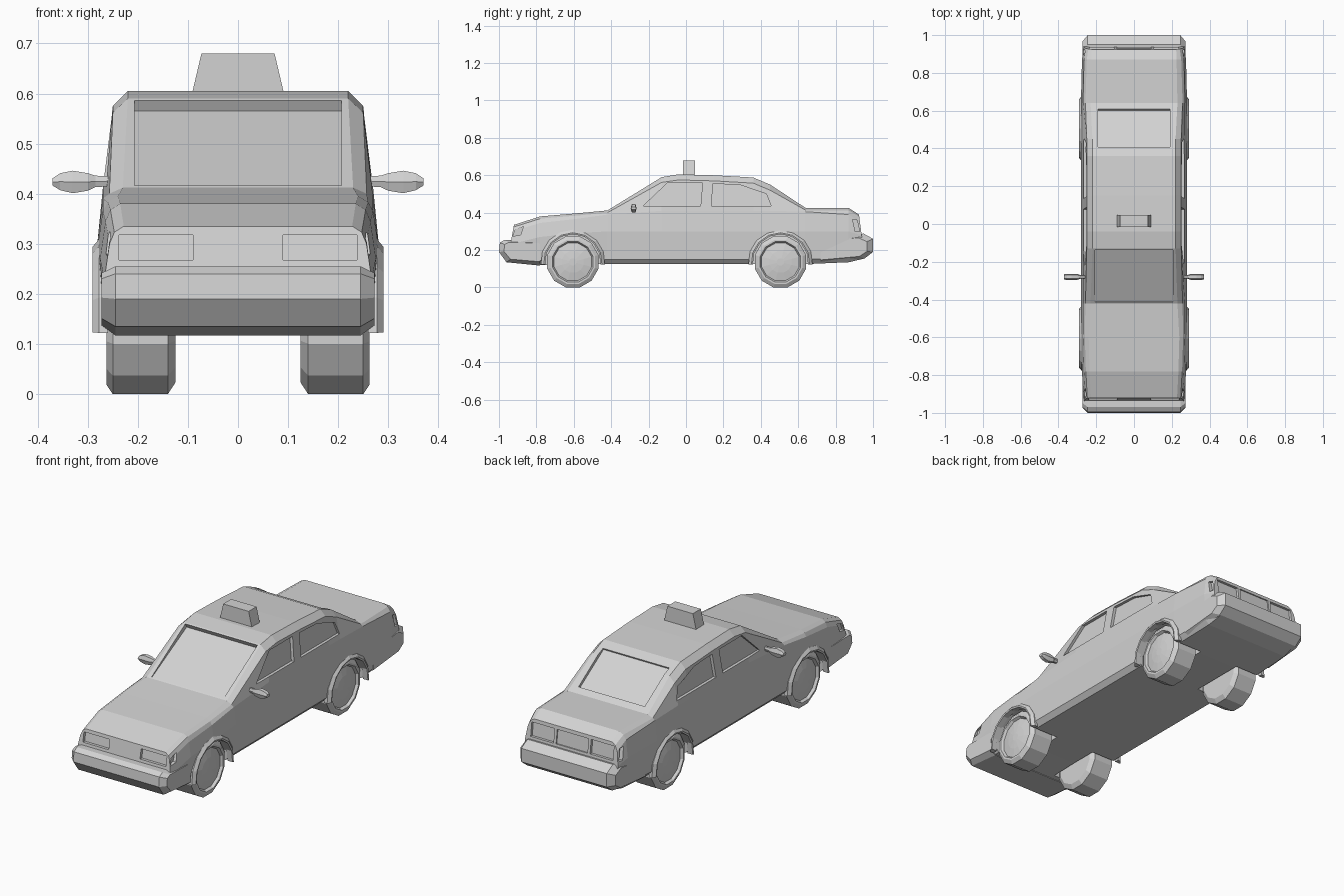
import bpy, bmesh, math

cube = bpy.data.objects.get("Cube")
if cube:
    bpy.data.objects.remove(cube)

paint = bpy.data.materials.new("light_grey")
paint.use_nodes = True
GREY = (0.65, 0.65, 0.65, 1)
paint.diffuse_color = GREY
paint.node_tree.nodes["Principled BSDF"].inputs["Base Color"].default_value = GREY


def loft(name, rings):
    """Closed skin over a list of equal-length rings, capped at both ends."""
    bm = bmesh.new()
    rows = [[bm.verts.new(p) for p in ring] for ring in rings]
    n = len(rows[0])
    for a, b in zip(rows, rows[1:]):
        for i in range(n):
            j = (i + 1) % n
            bm.faces.new((a[i], a[j], b[j], b[i]))
    bm.faces.new(rows[0])
    bm.faces.new(rows[-1])
    bmesh.ops.recalc_face_normals(bm, faces=bm.faces)
    mesh = bpy.data.meshes.new(name)
    bm.to_mesh(mesh)
    bm.free()
    mesh.materials.append(paint)
    obj = bpy.data.objects.new(name, mesh)
    bpy.context.scene.collection.objects.link(obj)
    return obj


def prism(name, profile, x0, x1):
    """Side profile (y, z) swept from x0 to x1; x0 may depend on z."""
    start = x0 if callable(x0) else lambda z: x0
    return loft(name, [[(start(z), y, z) for y, z in profile],
                       [(x1, y, z) for y, z in profile]])


def circle(y, z, r, n=12):
    turn = [math.tau * (i + 0.5) / n for i in range(n)]
    return [(y + r * math.cos(t), z + r * math.sin(t)) for t in turn]


# Body shell: y, floor, waist, belt, top, top half width, edge drop, edge half width, scale, slant
stations = [
    (-0.955, 0.14, 0.23, 0.30, 0.335, 0.24, 0.012, 0.26, 0.95, 0.035),
    (-0.78, 0.12, 0.27, 0.345, 0.38, 0.24, 0.012, 0.26, 0.98, 0),
    (-0.60, 0.125, 0.29, 0.365, 0.395, 0.24, 0.012, 0.26, 1, 0),
    (-0.42, 0.125, 0.30, 0.39, 0.412, 0.23, 0.012, 0.257, 1, 0),
    (-0.13, 0.125, 0.30, 0.41, 0.59, 0.22, 0.028, 0.25, 1, 0),
    (-0.04, 0.125, 0.30, 0.41, 0.605, 0.22, 0.03, 0.25, 1, 0),
    (0.15, 0.125, 0.30, 0.41, 0.60, 0.22, 0.03, 0.25, 1, 0),
    (0.36, 0.125, 0.30, 0.41, 0.588, 0.22, 0.03, 0.25, 1, 0),
    (0.45, 0.125, 0.30, 0.41, 0.55, 0.22, 0.03, 0.25, 1, 0),
    (0.64, 0.125, 0.30, 0.405, 0.425, 0.23, 0.012, 0.257, 1, 0),
    (0.87, 0.135, 0.30, 0.39, 0.425, 0.23, 0.012, 0.255, 0.98, 0),
    (0.955, 0.155, 0.28, 0.35, 0.39, 0.235, 0.012, 0.255, 0.95, -0.03),
]
rings = []
for y, floor, waist, belt, top, wt, drop, we, s, slant in stations:
    half = [(0.25, floor), (0.273, floor + 0.025), (0.281, waist),
            (0.27, belt), (we, top - drop), (wt, top)]
    half = [(x * s, y + slant * (z - floor) / (top - floor), z) for x, z in half]
    rings.append(half + [(-x, v, z) for x, v, z in reversed(half)])
body = loft("body", rings)

# Recesses cut into the shell
WHEEL_Z = 0.137
AXLES = {"front": -0.605, "rear": 0.505}
side_windows = [
    [(-0.23, 0.435), (-0.10, 0.558), (0.088, 0.558), (0.078, 0.435)],
    [(0.135, 0.435), (0.145, 0.555), (0.29, 0.548), (0.43, 0.50), (0.455, 0.435)],
]
side_lamps = [
    [(-0.925, 0.275), (-0.912, 0.31), (-0.87, 0.325), (-0.885, 0.28)],
    [(0.905, 0.30), (0.89, 0.365), (0.915, 0.36), (0.928, 0.30)],
]
headlamp = [(-1.1, 0.268), (-1.1, 0.318), (-0.908, 0.318), (-0.917, 0.268)]
tail_lamp = [(1.1, 0.30), (1.1, 0.372), (0.914, 0.372), (0.923, 0.30)]
plate = [(1.1, 0.30), (1.1, 0.372), (0.921, 0.372), (0.930, 0.30)]
windscreen = [(-0.41, 0.413), (-0.125, 0.565), (-0.16, 0.63), (-0.45, 0.47)]
back_window = [(0.405, 0.56), (0.60, 0.434), (0.66, 0.50), (0.44, 0.64)]

cutters = [prism("windscreen_cut", windscreen, -0.207, 0.207),
           prism("back_window_cut", back_window, -0.19, 0.19),
           prism("plate_cut", plate, -0.09, 0.09)]
for s in (-1, 1):
    for profile in side_windows:
        glass = lambda z, s=s: s * (0.255 - 0.13 * (z - 0.41))
        cutters.append(prism("window_cut", profile, glass, s * 0.4))
    for profile in side_lamps:
        cutters.append(prism("side_lamp_cut", profile, s * 0.247, s * 0.4))
    cutters.append(prism("headlamp_cut", headlamp, s * 0.09, s * 0.238))
    cutters.append(prism("tail_lamp_cut", tail_lamp, s * 0.105, s * 0.236))
    for y in AXLES.values():
        cutters.append(prism("arch_cut", circle(y, WHEEL_Z, 0.152), s * 0.115, s * 0.4))
for c in cutters:
    c.hide_render = True
    mod = body.modifiers.new("cut", "BOOLEAN")
    mod.operation = "DIFFERENCE"
    mod.solver = "EXACT"
    mod.object = c
graph = bpy.context.evaluated_depsgraph_get()
cut_mesh = bpy.data.meshes.new_from_object(body.evaluated_get(graph))
body.modifiers.clear()
body.data = cut_mesh
for c in cutters:
    bpy.data.objects.remove(c)


# Bumpers with chamfered ends
def bumper(name, profile, back):
    ends = [(back + (y - back) * 0.88, 0.2 + (z - 0.2) * 0.75) for y, z in profile]
    loft(name, [[(x, y, z) for y, z in p] for x, p in
                ((-0.273, ends), (-0.245, profile), (0.245, profile), (0.273, ends))])


bumper("front_bumper", [(-0.78, 0.25), (-0.97, 0.255), (-0.995, 0.24), (-1.0, 0.19),
                        (-0.96, 0.135), (-0.78, 0.117)], -0.78)
bumper("rear_bumper", [(0.72, 0.26), (0.95, 0.288), (1.0, 0.26), (1.0, 0.19),
                       (0.955, 0.155), (0.72, 0.13)], 0.72)

# Wheels and arch lips
tyre = [(0.125, 0.1), (0.125, 0.118), (0.14, 0.142), (0.25, 0.142), (0.263, 0.122),
        (0.263, 0.112), (0.25, 0.104), (0.258, 0.06), (0.262, 0.02)]
for end, axle in AXLES.items():
    for s, side in ((1, "left"), (-1, "right")):
        loft(f"{end}_{side}_wheel",
             [[(s * x, y, z) for y, z in circle(axle, WHEEL_Z, r)] for x, r in tyre])
        lip = []
        for i in range(9):
            a = math.radians(-5 + 190 * i / 8)
            c, d = math.cos(a), math.sin(a)
            lip.append([(s * x, axle + r * c, WHEEL_Z + r * d) for x, r in
                        ((0.26, 0.148), (0.289, 0.148), (0.291, 0.156), (0.278, 0.172), (0.26, 0.172))])
        loft(f"{end}_{side}_arch_lip", lip)

# Door mirrors
for s, side in ((1, "left"), (-1, "right")):
    mirror = []
    for x, low, high, depth in ((0.255, 0.415, 0.435, 0.008), (0.285, 0.413, 0.436, 0.01),
                                (0.30, 0.406, 0.441, 0.016), (0.33, 0.401, 0.446, 0.016),
                                (0.355, 0.407, 0.441, 0.016), (0.37, 0.416, 0.431, 0.014)):
        mid = (low + high) / 2
        mirror.append([(s * x, -0.28 + dy * depth, z) for dy, z in
                       ((-0.6, low), (0.6, low), (1, mid), (0.6, high), (-0.6, high), (-1, mid))])
    loft(f"{side}_mirror", mirror)

# Roof sign box
loft("roof_sign", [[(-w, -0.017, z), (w, -0.017, z), (w, 0.048, z), (-w, 0.048, z)]
                   for w, z in ((0.093, 0.595), (0.073, 0.68))])
